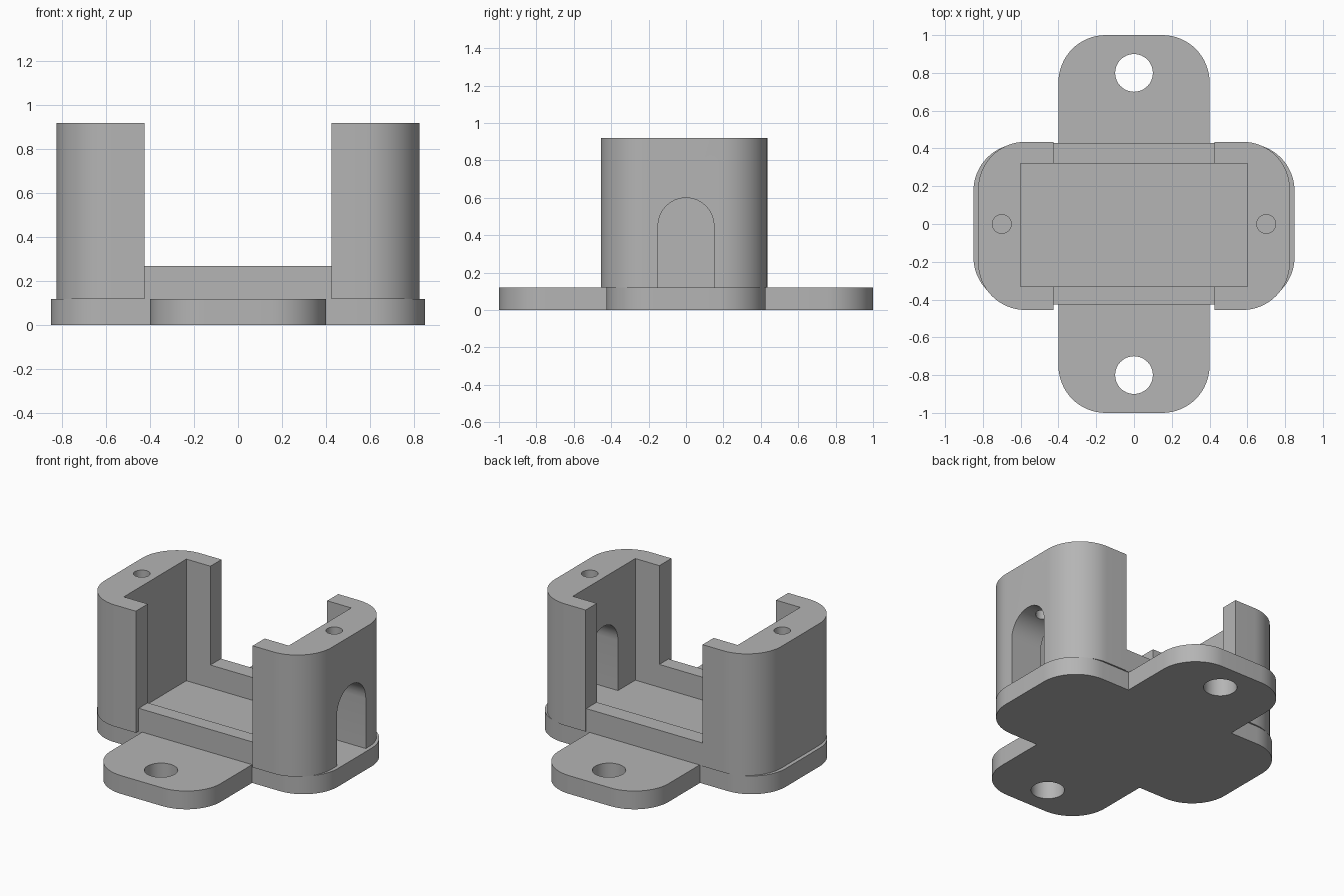
import bpy
import bmesh
from math import cos, sin, pi, radians

cube = bpy.data.objects.get("Cube")
if cube:
    bpy.data.objects.remove(cube, do_unlink=True)

grey = bpy.data.materials.new("plain grey")
grey.use_nodes = True
COLOUR = (0.46, 0.46, 0.46, 1)
grey.diffuse_color = COLOUR
grey.node_tree.nodes["Principled BSDF"].inputs["Base Color"].default_value = COLOUR

BASE_TOP, RIM_TOP, TOP = 0.12, 0.27, 0.92
GAP = 0.425          # half width of the opening between the towers
RADIUS = 0.25        # outer corner radius


def arc(cx, cy, r, start, end, steps=16):
    angles = [radians(start + (end - start) * i / steps) for i in range(steps + 1)]
    return [(cx + r * cos(a), cy + r * sin(a)) for a in angles]


def rectangle(x0, x1, y0, y1):
    return [(x0, y0), (x1, y0), (x1, y1), (x0, y1)]


def prism(name, outline, low, high, along_x=False):
    """Extrude an outline along z, or a (y, z) outline along x."""
    bm = bmesh.new()
    place = (lambda u, v: (low, u, v)) if along_x else (lambda u, v: (u, v, low))
    face = bm.faces.new([bm.verts.new(place(u, v)) for u, v in outline])
    new = bmesh.ops.extrude_face_region(bm, geom=[face])["geom"]
    shift = (high - low, 0, 0) if along_x else (0, 0, high - low)
    bmesh.ops.translate(bm, vec=shift,
                        verts=[g for g in new if isinstance(g, bmesh.types.BMVert)])
    bmesh.ops.recalc_face_normals(bm, faces=bm.faces)
    mesh = bpy.data.meshes.new(name)
    bm.to_mesh(mesh)
    bm.free()
    mesh.materials.append(grey)
    obj = bpy.data.objects.new(name, mesh)
    bpy.context.collection.objects.link(obj)
    return obj


def select(obj):
    bpy.ops.object.select_all(action="DESELECT")
    obj.select_set(True)
    bpy.context.view_layer.objects.active = obj


def cut(obj, cutter):
    cutter.hide_render = True
    select(obj)
    mod = obj.modifiers.new("cut", "BOOLEAN")
    mod.operation = "DIFFERENCE"
    mod.solver = "EXACT"
    mod.object = cutter
    bpy.ops.object.modifier_apply(modifier=mod.name)
    bpy.data.objects.remove(cutter, do_unlink=True)


def smooth(obj):
    select(obj)
    bpy.ops.object.shade_smooth_by_angle(angle=radians(30))


# Cross-shaped base: one quarter outline mirrored around the centre
quarter = (arc(0.85 - RADIUS, 0.425 - RADIUS, RADIUS, 0, 90) + [(0.4, 0.425)]
           + arc(0.4 - RADIUS, 1 - RADIUS, RADIUS, 0, 90))
half = quarter + [(-x, y) for x, y in reversed(quarter)]
base = prism("base_plate", half + [(x, -y) for x, y in reversed(half)], 0, BASE_TOP)
for y in (-0.8, 0.8):
    cut(base, prism("mount_hole", arc(0, y, 0.1, 0, 348.75, 31), -0.1, 0.3))
smooth(base)

# Towers: a rounded block hollowed out and opened front to back
X, FRONT, BACK = 0.825, -0.455, 0.435
block = (arc(X - RADIUS, BACK - RADIUS, RADIUS, 0, 90)
         + arc(RADIUS - X, BACK - RADIUS, RADIUS, 90, 180)
         + arc(RADIUS - X, FRONT + RADIUS, RADIUS, 180, 270)
         + arc(X - RADIUS, FRONT + RADIUS, RADIUS, 270, 360))
towers = prism("towers", block, BASE_TOP, TOP)
cut(towers, prism("pocket", rectangle(-0.6, 0.6, -0.33, 0.32), 0, 1.1))
cut(towers, prism("opening", rectangle(-GAP, GAP, -0.7, 0.7), -0.05, 1.2))

# Arched cable doorway through the +x tower
doorway = [(-0.15, 0), (0.15, 0)] + arc(0, 0.45, 0.15, 0, 180)
cut(towers, prism("doorway", doorway, 0.5, 1, along_x=True))

# Screw holes in the tower tops
for x in (-0.7, 0.7):
    cut(towers, prism("screw_hole", arc(x, 0, 0.05, 0, 345, 23), 0.5, 1.1))
smooth(towers)

# Low walls joining the towers
prism("front_low_wall", rectangle(-GAP, GAP, -0.425, -0.33), BASE_TOP, RIM_TOP)
prism("back_low_wall", rectangle(-GAP, GAP, 0.32, 0.43), BASE_TOP, RIM_TOP)
